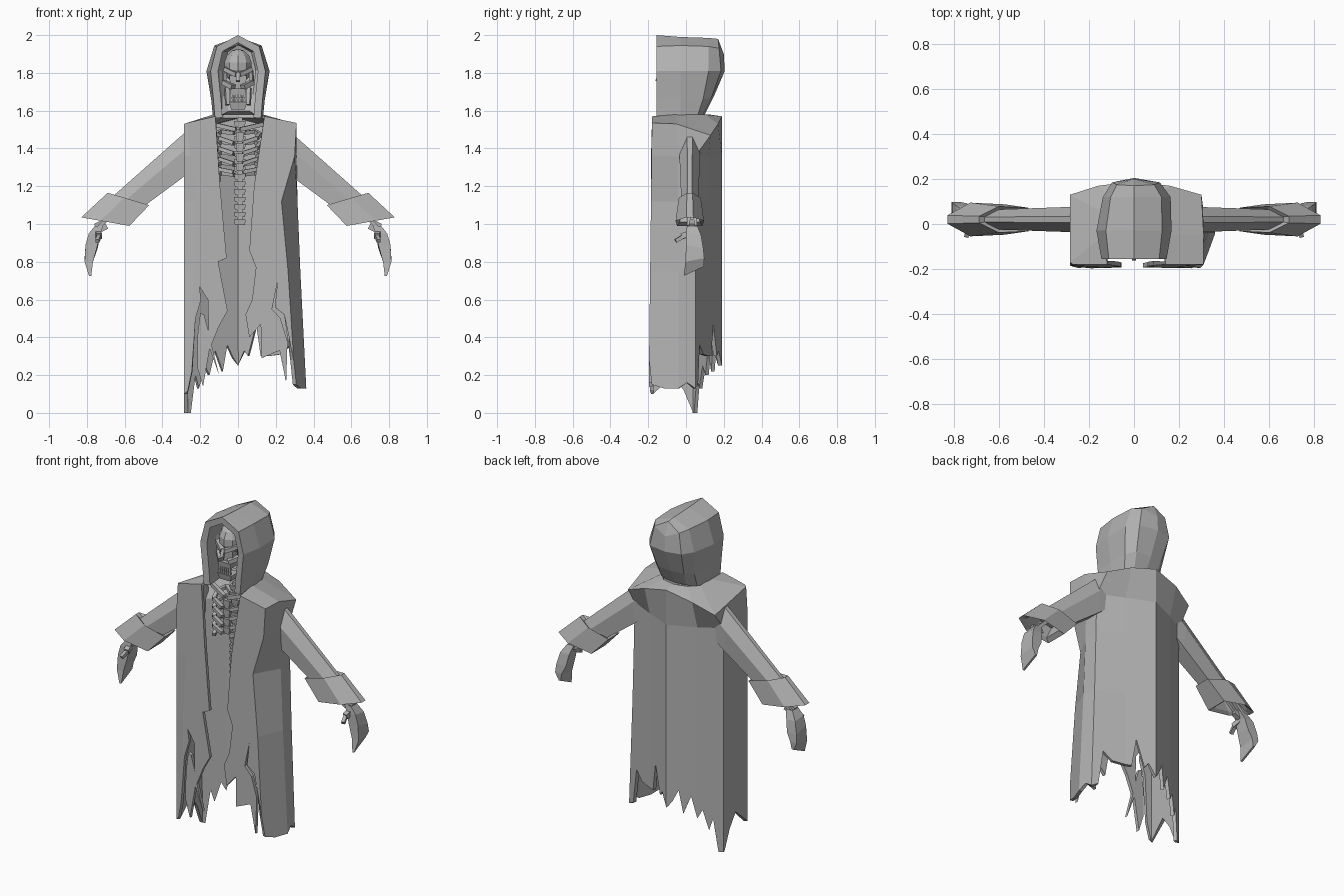
import bpy, bmesh, math
from mathutils import Vector, Matrix

if "Cube" in bpy.data.objects:
    bpy.data.objects.remove(bpy.data.objects["Cube"])

cloth = bpy.data.materials.new("grey")
cloth.diffuse_color = (0.45, 0.45, 0.45, 1)
cloth.use_nodes = True
cloth.node_tree.nodes["Principled BSDF"].inputs["Base Color"].default_value = cloth.diffuse_color


def finish(name, bm, thick=0):
    """Weld, face outwards, optionally give cloth thickness, link as an object."""
    bmesh.ops.remove_doubles(bm, verts=bm.verts, dist=0.0005)
    bmesh.ops.recalc_face_normals(bm, faces=bm.faces)
    if thick:
        c = sum((v.co for v in bm.verts), Vector()) / len(bm.verts)
        if sum(f.normal.dot(f.calc_center_median() - c) * f.calc_area() for f in bm.faces) < 0:
            bmesh.ops.reverse_faces(bm, faces=bm.faces)
    me = bpy.data.meshes.new(name)
    bm.to_mesh(me)
    bm.free()
    me.materials.append(cloth)
    ob = bpy.data.objects.new(name, me)
    bpy.context.collection.objects.link(ob)
    if thick:
        m = ob.modifiers.new("thickness", 'SOLIDIFY')
        m.thickness, m.offset = thick, -1
    return ob


def face(bm, pts):
    bm.faces.new([bm.verts.new(p) for p in pts])


def box(bm, c, size, taper=1.0):
    """Box whose lower end is scaled by taper."""
    for v in bmesh.ops.create_cube(bm, size=1)['verts']:
        k = taper if v.co.z < 0 else 1
        v.co = Vector((v.co.x * size[0] * k + c[0], v.co.y * size[1] * k + c[1], v.co.z * size[2] + c[2]))


def beam(bm, p, q, w, h):
    p, q = Vector(p), Vector(q)
    d = q - p
    mat = Matrix.Translation((p + q) / 2) @ d.to_track_quat('Z', 'Y').to_matrix().to_4x4()
    mat = mat @ Matrix.Diagonal((w, h, d.length, 1))
    bmesh.ops.create_cube(bm, size=1, matrix=mat)


def loft(bm, rings, caps=True):
    for a, b in zip(rings, rings[1:]):
        for i in range(len(a)):
            j = (i + 1) % len(a)
            face(bm, [a[i], a[j], b[j], b[i]])
    if caps:
        face(bm, rings[0])
        face(bm, rings[-1])


# ---- robe: fold columns joined by panels with a ragged hem ----
ROWS = (1.36, 1.12, 0.75, 0.2)


def front_y(z):
    return -.18 - .012 * (1.57 - z)


def column(top, xs, y=None):
    return [Vector(top)] + [Vector((x, front_y(z) if y is None else y, z)) for x, z in zip(xs, ROWS)]


def at(col, z):
    a, b = col[3], col[4]
    return a.lerp(b, (a.z - z) / (a.z - b.z))


def panel(bm, a, b, hem):
    for k in range(3):
        face(bm, [a[k], a[k + 1], b[k + 1], b[k]])
    face(bm, [a[3]] + [at(a, z).lerp(at(b, z), t) for t, z in hem] + [b[3]])


L = [column((-.27, front_y(1.535), 1.535), (-.25, -.22, -.235, -.245)),
     column((-.285, -.17, 1.53), (-.285,) * 4, -.185),
     column((-.285, .13, 1.47), (-.285,) * 4, .045),
     column((-.16, .17, 1.53), (-.16,) * 4, .12)]
mid = column((0, .19, 1.57), (0,) * 4, .19)
R = [column((.31, front_y(1.535), 1.535), (.30, .23, .265, .30)),
     column((.31, -.05, 1.53), (.31, .315, .33, .358), -.04),
     column((.30, .13, 1.47), (.31, .315, .325, .345), .05),
     column((.16, .17, 1.53), (.16,) * 4, .12)]
hems_l = [[(0, .22), (.5, .12), (1, .1)],
          [(0, .1), (.5, .2), (.75, .12), (.97, 0), (1, 0)],
          [(0, 0), (.2, 0), (.4, .2), (.55, .13), (.8, .25), (1, .2)],
          [(0, .2), (.2, .33), (.45, .22), (.6, .36), (.8, .29), (1, .25)]]
hems_r = [[(0, .28), (.1, .15), (.5, .13), (1, .13)],
          [(0, .13), (.5, .16), (1, .13)],
          [(0, .13), (.2, .15), (.32, .36), (.6, .31), (1, .3)],
          [(0, .3), (.2, .3), (.35, .47), (.62, .3), (.75, .33), (1, .25)]]
# torn inner edges of the two front panels, from neck to hem corner
edge_l = [(-.12, 1.57), (-.095, 1.2), (-.06, .82), (-.105, .8), (-.055, .54), (-.10, .46),
          (-.14, .36), (-.10, .2), (-.15, .34), (-.185, .14), (-.215, .24), (-.215, .4), (-.2, .53),
          (-.18, .52), (-.155, .43), (-.16, .6), (-.205, .67), (-.195, .6), (-.225, .5)]
edge_r = [(.14, 1.57), (.085, 1.2), (.06, .86), (.095, .77), (.075, .6), (.04, .52), (.06, .4), (.12, .47),
          (.125, .29), (.22, .33), (.255, .16), (.262, .38), (.225, .5), (.18, .55), (.21, .7), (.195, .56), (.245, .52)]
neck = [(-.12, front_y(1.57), 1.57), (-.13, -.05, 1.58), (-.13, .05, 1.58), (-.08, .10, 1.58),
        (0, .12, 1.58), (.08, .10, 1.58), (.13, .05, 1.58), (.13, -.05, 1.58), (.14, front_y(1.57), 1.57)]

bm = bmesh.new()
for cols, hems, edge in ((L, hems_l, edge_l), (R, hems_r, edge_r)):
    chain = cols + [mid]
    for i, hem in enumerate(hems):
        panel(bm, chain[i], chain[i + 1], hem)
    f = cols[0]
    inner = [Vector((x, front_y(z), z)) for x, z in edge]
    face(bm, [f[0]] + inner + [at(f, hems[0][0][1]), f[3], f[2], f[1]])
shoulder = [c[0] for c in L + [mid] + R[::-1]]
for i in range(8):
    face(bm, [shoulder[i], shoulder[i + 1], neck[i + 1], neck[i]])
finish("robe", bm, 0.02)

# ---- hood: arches lofted front to back, closed on a back seam ----
arches = [[(.122, -.155, 1.56), (.13, -.155, 1.66), (.145, -.155, 1.81), (.112, -.155, 1.94), (0, -.155, 2.0)],
          [(.132, -.03, 1.56), (.142, -.03, 1.66), (.167, -.03, 1.81), (.125, -.03, 1.945), (0, -.03, 1.99)],
          [(.12, .06, 1.57), (.14, .09, 1.66), (.163, .12, 1.81), (.122, .12, 1.94), (0, .12, 1.985)],
          [(.075, .09, 1.58), (.095, .135, 1.67), (.115, .185, 1.81), (.09, .175, 1.93), (0, .17, 1.98)],
          [(0, .10, 1.58), (0, .145, 1.67), (0, .205, 1.81), (0, .2, 1.9), (0, .17, 1.98)]]
bm = bmesh.new()
for s in (-1, 1):
    for a, b in zip(arches, arches[1:]):
        for k in range(4):
            pts = []
            for p in (a[k], a[k + 1], b[k + 1], b[k]):
                w = .85 if s < 0 and p[1] > .08 else 1
                q = Vector((p[0] * s * w, p[1], p[2]))
                if q not in pts:
                    pts.append(q)
            face(bm, pts)
finish("hood", bm, 0.04)

# ---- sleeves with flared cuffs ----
def ring(s, top, bottom, w, y=.02):
    t, b = Vector((top[0] * s, y, top[1])), Vector((bottom[0] * s, y, bottom[1]))
    off, ridge = Vector((0, w, 0)), Vector((0, w * .25, 0))
    return [t - ridge, t + ridge, t.lerp(b, .4) + off, b + off * .9, b - off * .9, t.lerp(b, .4) - off]


for s, side in ((-1, "left"), (1, "right")):
    bm = bmesh.new()
    loft(bm, [ring(s, (.25, 1.51), (.25, 1.28), .055), ring(s, (.32, 1.45), (.30, 1.24), .055),
              ring(s, (.67, 1.14), (.49, 1.10), .045)])
    finish(side + "_sleeve", bm)
    bm = bmesh.new()
    loft(bm, [ring(s, (.66, 1.14), (.5, 1.09), .045), ring(s, (.69, 1.165), (.47, 1.1), .058),
              ring(s, (.83, 1.035), (.575, .99), .075), ring(s, (.79, 1.045), (.6, 1.01), .06),
              ring(s, (.70, 1.10), (.58, 1.07), .04)])
    finish(side + "_cuff", bm)

    # skeletal wrist and curved, narrow hand: x, upper z, lower z, half thickness, y range
    bm = bmesh.new()
    rings = []
    for x, z0, z1, h, y0, y1 in ((.735, .99, .99, .022, .005, .06), (.76, .95, .94, .03, 0, .08),
                                 (.775, .89, .87, .032, 0, .092), (.79, .80, .82, .022, -.003, .097),
                                 (.783, .725, .775, .006, -.012, .095)):
        rings.append([((x - h) * s, y0, z0), ((x + h) * s, y0, z0), ((x + h) * s, y1, z1), ((x - h) * s, y1, z1)])
    loft(bm, rings)
    beam(bm, (.745 * s, .03, .955), (.735 * s, -.02, .935), .03, .03)
    beam(bm, (.735 * s, -.015, .935), (.745 * s, -.055, .91), .02, .02)
    finish(side + "_hand", bm)
    bm = bmesh.new()
    for y in (.015, .048):
        beam(bm, (.62 * s, y, 1.1), (.735 * s, y, .985), .02, .02)
    beam(bm, (.70 * s, .03, 1.0), (.75 * s, .03, .975), .03, .055)
    finish(side + "_forearm_bones", bm)

# ---- skull: cranium with raised brow, cheeks, nose and jaws ----
bm = bmesh.new()
bmesh.ops.create_uvsphere(bm, u_segments=10, v_segments=7, radius=1,
                          matrix=Matrix.Translation((0, -.045, 1.835)) @ Matrix.Diagonal((.078, .09, .092, 1)))
finish("cranium", bm)
bm = bmesh.new()
for s in (-1, 1):
    beam(bm, (.008 * s, -.14, 1.79), (.07 * s, -.10, 1.82), .025, .022)
    beam(bm, (.025 * s, -.13, 1.725), (.075 * s, -.08, 1.75), .03, .025)
    beam(bm, (.07 * s, -.09, 1.81), (.074 * s, -.08, 1.74), .018, .02)
    beam(bm, (.06 * s, -.05, 1.72), (.055 * s, -.07, 1.63), .02, .03)
beam(bm, (0, -.135, 1.80), (0, -.155, 1.755), .02, .018)
box(bm, (0, -.06, 1.74), (.09, .11, .09), .9)
finish("face_bones", bm)
bm = bmesh.new()
box(bm, (0, -.095, 1.70), (.09, .08, .035), .85)
for i in range(6):
    for z in (1.676, 1.655):
        box(bm, (-.035 + .014 * i, -.125, z), (.011, .014, .018))
box(bm, (0, -.095, 1.625), (.095, .075, .038), .75)
finish("jaws", bm)

# ---- spine, sternum and angled ribs ----
bm = bmesh.new()
for i in range(14):
    z = 1.01 + .04 * i
    box(bm, (.01, -.03, z), (.062, .05, .028), .85)
    box(bm, (.01, -.03, z + .02), (.03, .03, .03))
finish("spine", bm)
bm = bmesh.new()
for z, h in ((1.46, .05), (1.405, .05), (1.35, .045), (1.30, .04)):
    box(bm, (.01, -.115, z), (.045, .025, h), .7)
finish("sternum", bm)
bm = bmesh.new()
for i in range(5):
    z = 1.46 - .055 * i
    for s in (-1, 1):
        path = [(.02 * s, -.03, z + .02), (.09 * s, .02, z + .03), (.115 * s, -.03, z + .015),
                (.10 * s, -.09, z - .005), (.025 * s, -.115, z - .03 + .01 * (i > 2))]
        if i > 3:
            path = path[:4]
        for p, q in zip(path, path[1:]):
            beam(bm, p, q, .02, .02)
for s in (-1, 1):
    beam(bm, (.01 * s, -.115, 1.5), (.14 * s, -.06, 1.53), .022, .022)
finish("ribs", bm)
